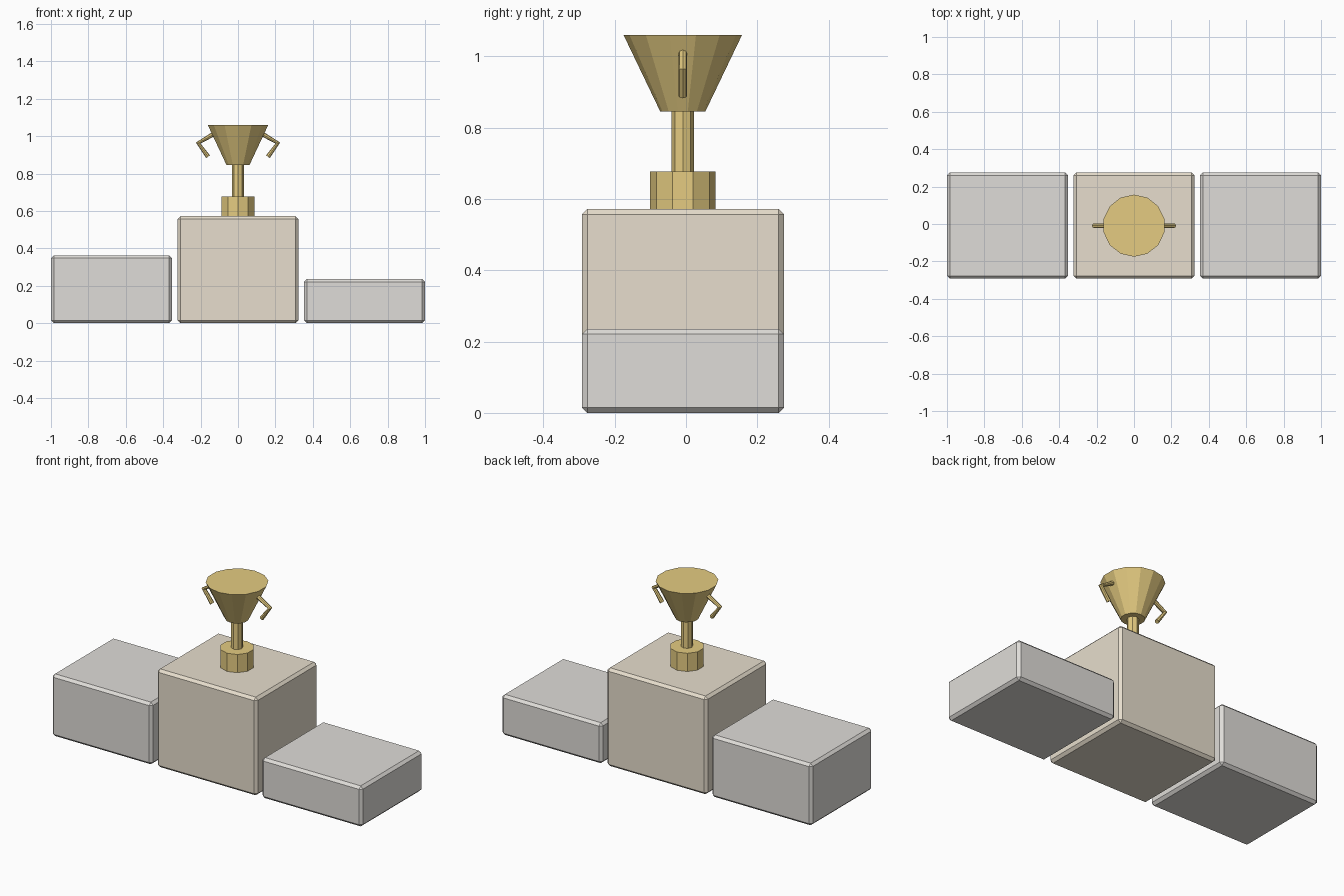
import bpy, bmesh
from mathutils import Matrix

if "Cube" in bpy.data.objects:
    bpy.data.objects.remove(bpy.data.objects["Cube"])

TROPHY_Y = -0.009


def material(name, color):
    m = bpy.data.materials.new(name)
    m.diffuse_color = (*color, 1)
    m.use_nodes = True
    m.node_tree.nodes["Principled BSDF"].inputs["Base Color"].default_value = m.diffuse_color
    return m


def add_mesh(name, bm, mat):
    bmesh.ops.recalc_face_normals(bm, faces=bm.faces[:])
    me = bpy.data.meshes.new(name)
    bm.to_mesh(me)
    bm.free()
    ob = bpy.data.objects.new(name, me)
    bpy.context.collection.objects.link(ob)
    if mat:
        me.materials.append(mat)
    return ob


def block(name, x0, x1, height, mat):
    y0, y1 = -0.292, 0.275
    bm = bmesh.new()
    place = Matrix.Translation(((x0 + x1) / 2, (y0 + y1) / 2, height / 2))
    size = Matrix.Diagonal((x1 - x0, y1 - y0, height, 1))
    bmesh.ops.create_cube(bm, size=1, matrix=place @ size)
    ob = add_mesh(name, bm, mat)
    mod = ob.modifiers.new("chamfer", 'BEVEL')
    mod.width, mod.segments = 0.015, 1


def cone(name, sides, r0, r1, z0, z1, mat):
    bm = bmesh.new()
    bmesh.ops.create_cone(bm, cap_ends=True, segments=sides, radius1=r0, radius2=r1,
                          depth=z1 - z0,
                          matrix=Matrix.Translation((0, TROPHY_Y, (z0 + z1) / 2)))
    add_mesh(name, bm, mat)


def handle(name, side, mat):
    cu = bpy.data.curves.new(name, 'CURVE')
    cu.dimensions = '3D'
    cu.bevel_depth, cu.bevel_resolution = 0.0125, 2
    cu.use_fill_caps = True
    path = [(0.135, 1.008), (0.213, 0.963), (0.160, 0.890)]
    sp = cu.splines.new('POLY')
    sp.points.add(len(path) - 1)
    sp.use_smooth = False
    for p, (x, z) in zip(sp.points, path):
        p.co = (side * x, TROPHY_Y, z, 1)
    cu.materials.append(mat)
    bpy.context.collection.objects.link(bpy.data.objects.new(name, cu))


beige = material("beige", (0.80, 0.73, 0.61))
stone = material("stone", (0.74, 0.72, 0.69))
gold = material("gold", (0.78, 0.60, 0.22))

# podium steps
block("second_step", -1.0, -0.353, 0.362, stone)
block("first_step", -0.323, 0.323, 0.572, beige)
block("third_step", 0.353, 1.0, 0.236, stone)

# trophy
cone("trophy_base", 10, 0.092, 0.092, 0.572, 0.678, gold)
cone("trophy_stem", 8, 0.031, 0.031, 0.678, 0.845, gold)
cone("trophy_cup", 14, 0.063, 0.166, 0.845, 1.06, gold)
for label, s in (("left", -1), ("right", 1)):
    handle(label + "_handle", s, gold)
